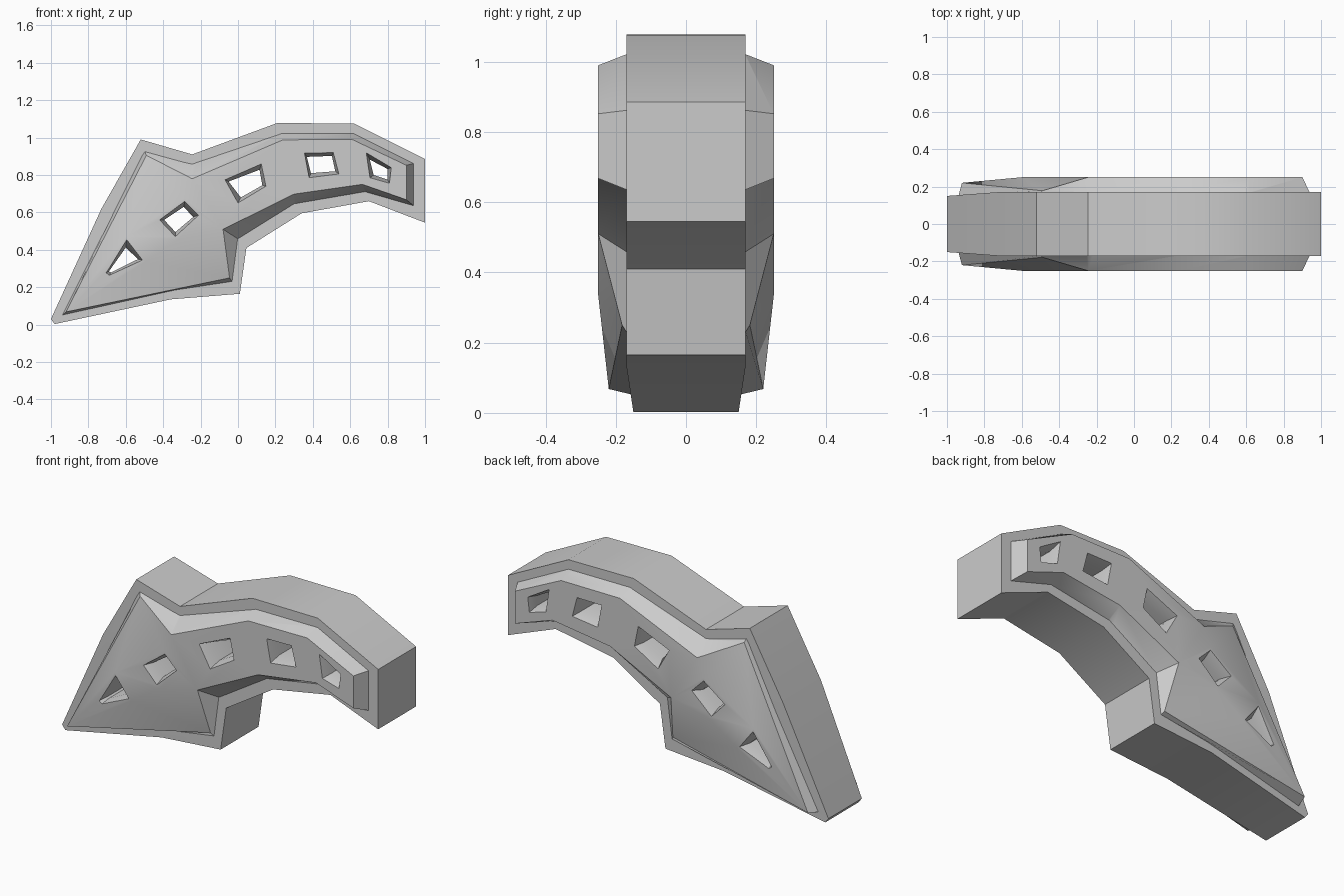
import bpy, bmesh
from math import radians

if "Cube" in bpy.data.objects:
    bpy.data.objects.remove(bpy.data.objects["Cube"])


def make_object(name, verts, faces):
    mesh = bpy.data.meshes.new(name)
    mesh.from_pydata(verts, [], faces)
    bm = bmesh.new()
    bm.from_mesh(mesh)
    bmesh.ops.triangulate(bm, faces=[f for f in bm.faces if len(f.verts) > 4])
    bmesh.ops.recalc_face_normals(bm, faces=bm.faces)
    bm.to_mesh(mesh)
    bm.free()
    ob = bpy.data.objects.new(name, mesh)
    bpy.context.collection.objects.link(ob)
    return ob


def loft(rings, start=0):
    """Closed solid through equally long rings of points."""
    n = len(rings[0])
    verts = [p for r in rings for p in r]
    faces = [[start + k * n + i, start + k * n + (i + 1) % n,
              start + (k + 1) * n + (i + 1) % n, start + (k + 1) * n + i]
             for k in range(len(rings) - 1) for i in range(n)]
    last = start + (len(rings) - 1) * n
    faces += [[start + i for i in range(n)], [last + i for i in range(n)]]
    return verts, faces


# Main curved body: extruded profile, slightly thinner at the tip
profile = [(-1, .03), (-.98, .003), (-.36, .135), (.01, .165), (.045, .41), (.34, .595),
           (.70, .66), (1, .545), (1, .885), (.62, 1.075), (.21, 1.078), (-.245, .91),
           (-.52, .99), (-.73, .62)]
half = lambda x: .15 if x < -.9 else .17
body = make_object("body", *loft([[(x, s * half(x), z) for x, z in profile] for s in (-1, 1)]))

# Raised side panels: base ring, raised ring and ridge points of the head
base = [(-.94, .05), (-.50, .93), (-.245, .86), (.23, 1.022), (.62, 1.022), (.94, .862),
        (.94, .635), (.68, .71), (.30, .645), (0, .458), (-.03, .228)]
raised = [(-.92, .22, .068), (-.49, .178, .905), (-.245, .25, .78), (.24, .25, .988),
          (.61, .25, .99), (.90, .25, .852), (.90, .25, .668), (.665, .25, .75),
          (.30, .25, .698), (-.08, .25, .51), (-.045, .182, .25)]
ridge = [(-.60, .25, .47), (-.285, .25, .675), (-.50, .25, .335), (-.32, .25, .455)]
T, B, N, u1, u2, u3, l3, l2, l1, M, D, U1, U2, L1, L2 = range(15)
top_faces = [(T, U1, L1), (U1, U2, L2, L1), (U2, N, M, L2), (T, B, U1), (B, U2, U1),
             (B, N, U2), (T, L1, D), (L1, L2, D), (L2, M, D),
             (N, u1, l1, M), (u1, u2, l2, l1), (u2, u3, l3, l2)]
verts, faces, n = [], [], len(base)
for s in (-1, 1):
    o = len(verts)
    verts += [(x, s * y, z) for x, y, z in raised + ridge]
    verts += [(x, s * (.145 if x < -.9 else .168), z) for x, z in base]
    faces += [[o + i for i in f] for f in top_faces]
    faces += [[o + i, o + (i + 1) % n, o + 15 + (i + 1) % n, o + 15 + i] for i in range(n)]
side = 15 + n
faces += [[15 + i, 15 + (i + 1) % n, side + 15 + (i + 1) % n, side + 15 + i] for i in range(n)]
panel = make_object("side_panels", verts, faces)

# Window cutters: outer rim and inner opening of each chamfered hole
windows = [
    ([(-.71, .275), (-.595, .455), (-.51, .345), (-.69, .26)],
     [(-.69, .285), (-.60, .412), (-.535, .35), (-.68, .278)]),
    ([(-.42, .56), (-.285, .66), (-.21, .585), (-.335, .47)],
     [(-.395, .56), (-.29, .63), (-.24, .575), (-.335, .495)]),
    ([(-.07, .775), (.125, .86), (.15, .74), (0, .65)],
     [(-.05, .765), (.115, .828), (.13, .745), (.015, .68)]),
    ([(.355, .918), (.51, .92), (.54, .805), (.38, .785)],
     [(.368, .897), (.502, .902), (.52, .82), (.39, .81)]),
    ([(.685, .92), (.82, .84), (.81, .755), (.705, .785)],
     [(.705, .882), (.80, .832), (.80, .775), (.725, .80)])]
verts, faces = [], []
for outer, inner in windows:
    rings = [[(x, y, z) for x, z in pts] for pts, y in
             ((outer, -.3), (outer, -.252), (inner, -.19), (inner, .19), (outer, .252), (outer, .3))]
    v, f = loft(rings, len(verts))
    verts += v
    faces += f
cutter = make_object("window_cutter", verts, faces)

# Join panels to the body and cut the windows
bpy.context.view_layer.objects.active = body
body.select_set(True)
for other, op in ((panel, 'UNION'), (cutter, 'DIFFERENCE')):
    mod = body.modifiers.new(op, 'BOOLEAN')
    mod.object, mod.operation, mod.solver = other, op, 'EXACT'
    bpy.ops.object.modifier_apply(modifier=mod.name)
for ob in (panel, cutter):
    bpy.data.objects.remove(ob)
bpy.ops.object.shade_smooth_by_angle(angle=radians(30))
body.name = "curved_barbed_body"
